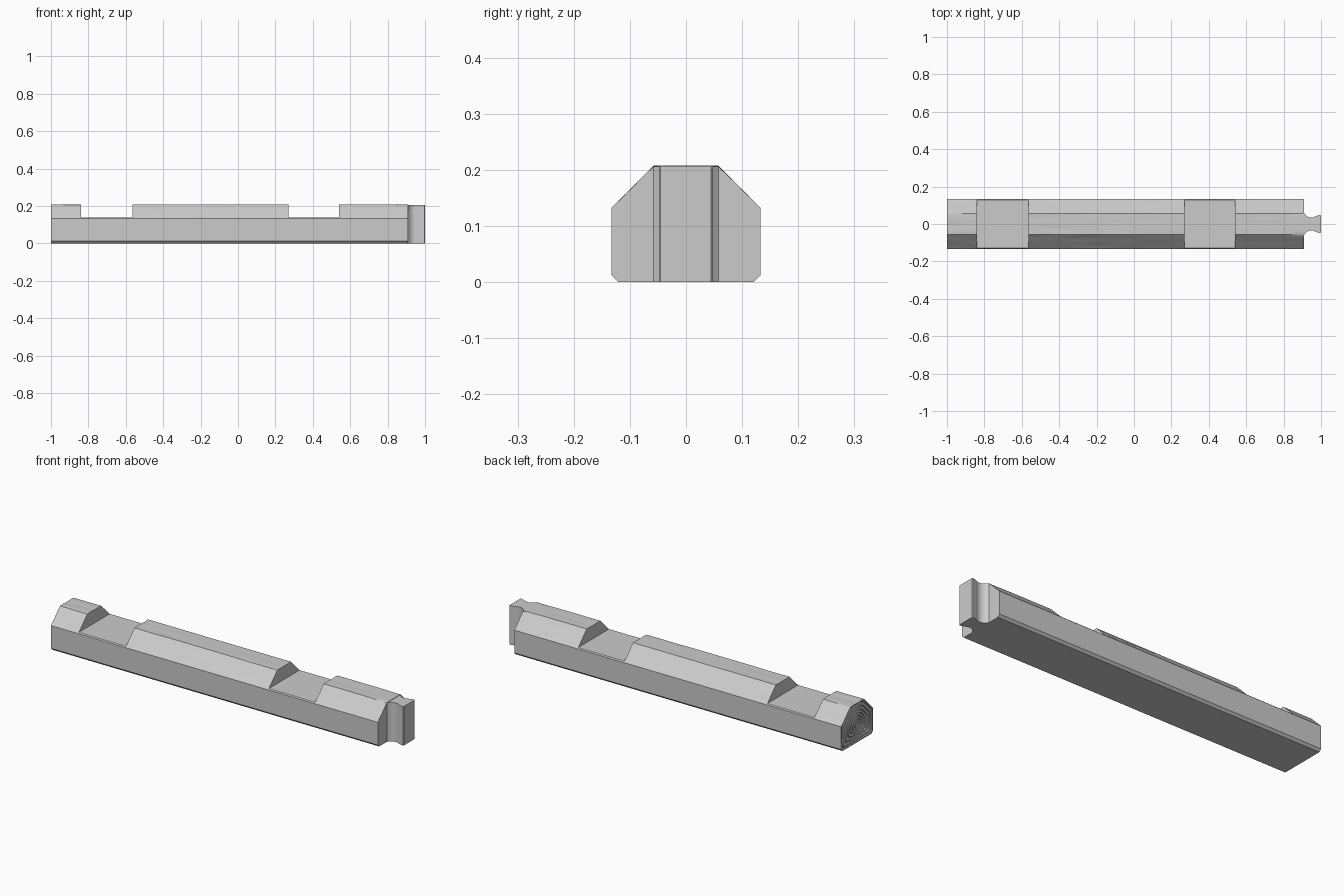
import bpy
import bmesh
import math
from mathutils import Vector, noise

cube = bpy.data.objects.get("Cube")
if cube:
    bpy.data.objects.remove(cube, do_unlink=True)

wood = bpy.data.materials.new("plain_grey_wood")
wood.use_nodes = True
GREY = (0.6, 0.6, 0.6, 1)
wood.diffuse_color = GREY
wood.node_tree.nodes["Principled BSDF"].inputs["Base Color"].default_value = GREY


def make_object(name, bm):
    bmesh.ops.recalc_face_normals(bm, faces=bm.faces[:])
    mesh = bpy.data.meshes.new(name)
    bm.to_mesh(mesh)
    bm.free()
    mesh.materials.append(wood)
    obj = bpy.data.objects.new(name, mesh)
    bpy.context.collection.objects.link(obj)
    return obj


def loft(name, sections):
    bm = bmesh.new()
    rings = [[bm.verts.new(p) for p in s] for s in sections]
    for a, b in zip(rings, rings[1:]):
        for i in range(len(a)):
            j = (i + 1) % len(a)
            bm.faces.new((a[i], a[j], b[j], b[i]))
    bm.faces.new(rings[0])
    bm.faces.new(rings[-1])
    return make_object(name, bm)


# Beam cross-section: flat bottom, chamfered top, each side finely divided
corners = [(-0.121, 0), (0.121, 0), (0.133, 0.012), (0.133, 0.132),
           (0.057, 0.208), (-0.057, 0.208), (-0.133, 0.132), (-0.133, 0.012)]
divisions = [6, 1, 4, 8, 8, 8, 4, 1]
profile = []
for i, n in enumerate(divisions):
    a, b = Vector(corners[i]), Vector(corners[(i + 1) % len(corners)])
    profile += [a.lerp(b, k / n) for k in range(n)]


def grain(x, y, z):
    # Long shallow streaks, only on the weathered upper faces
    if z < 0.14:
        return z
    return z - 0.003 * max(0, noise.noise(Vector((x * 5, y * 50, z * 50))))


def beam_section(x):
    return [(x, p.x, grain(x, p.x, p.y)) for p in profile]


# Growth rings on the sawn end: concentric sections with narrow grooves
def growth_ring(scale, depth):
    points = []
    for p in profile:
        d = Vector((p.x, p.y - 0.1))
        angle = math.atan2(d.y, d.x)
        oval = Vector((math.cos(angle) * 0.115, math.sin(angle) * 0.095))
        d = oval.lerp(d, scale ** 2) * scale
        d *= 1 + 0.03 * (1 - scale) * math.sin(3 * angle + scale * 5)
        points.append((-1 + depth, d.x, 0.1 + d.y))
    return points


END, STEPS, RINGS = 0.91, 100, 7
sections = []
for k in range(RINGS):
    s = (k + 0.5) / RINGS
    sections += [growth_ring(s - 0.025, 0), growth_ring(s - 0.01, 0.005),
                 growth_ring(s + 0.01, 0.005), growth_ring(s + 0.025, 0)]
sections += [beam_section(-1 + (1 + END) * k / STEPS) for k in range(STEPS + 1)]
beam = loft("notched_beam", sections)

# Two full-width notches in the top
for i, (x0, x1) in enumerate([(-0.84, -0.565), (0.27, 0.54)]):
    bm = bmesh.new()
    bmesh.ops.create_cube(bm, size=1)
    for v in bm.verts:
        v.co = ((x0 + x1) / 2 + v.co.x * (x1 - x0), v.co.y * 0.4, 0.237 + v.co.z * 0.2)
    cutter = make_object("notch_cutter_%d" % (i + 1), bm)
    cutter.hide_render = True
    cutter.hide_set(True)
    cut = beam.modifiers.new("notch", "BOOLEAN")
    cut.operation = "DIFFERENCE"
    cut.solver = "EXACT"
    cut.object = cutter
    bpy.context.view_layer.objects.active = beam
    bpy.ops.object.modifier_apply(modifier=cut.name)
    bpy.data.objects.remove(cutter, do_unlink=True)

# Flared dovetail tongue with a waisted neck, mirrored across the beam axis
half = [(0.9, 0.06), (0.91, 0.058), (0.918, 0.047), (0.93, 0.038), (0.945, 0.034),
        (0.96, 0.036), (0.972, 0.042), (0.985, 0.046), (0.997, 0.048), (1, 0.045)]
outline = half + [(x, -y) for x, y in reversed(half)]
tongue = loft("dovetail_tongue", [[(x, y, z) for x, y in outline] for z in (0, 0.206)])

# Soft grain, crisp edges
for obj in (beam, tongue):
    bpy.ops.object.select_all(action="DESELECT")
    obj.select_set(True)
    bpy.context.view_layer.objects.active = obj
    bpy.ops.object.shade_smooth_by_angle(angle=math.radians(30))
